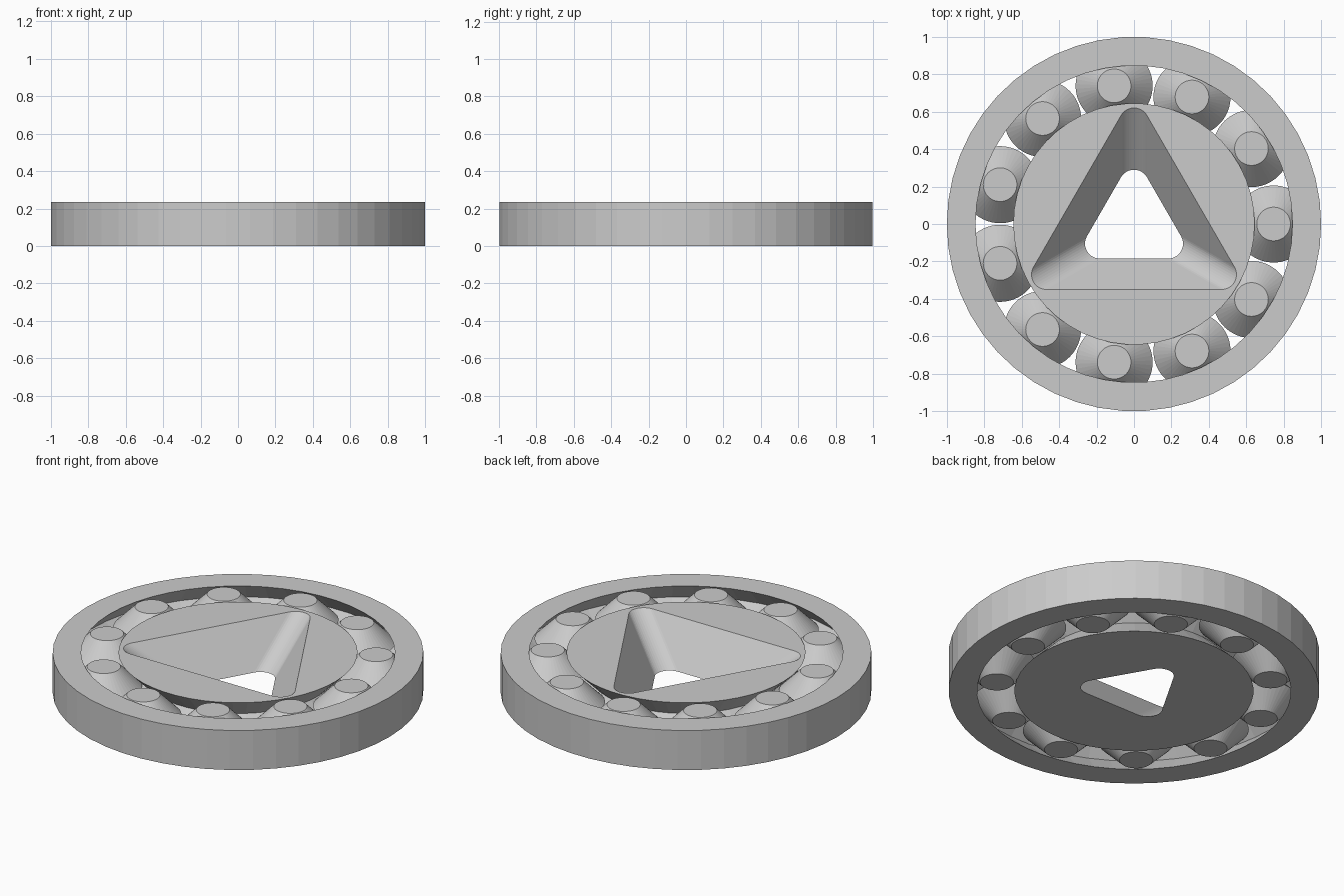
import bpy, bmesh
from math import pi, cos, sin

if "Cube" in bpy.data.objects:
    bpy.data.objects.remove(bpy.data.objects["Cube"])

H = 0.235          # overall thickness
ROLLERS = 11
ORBIT = 0.746      # roller pitch radius
SIDES = 50


def make_object(name, bm):
    bmesh.ops.recalc_face_normals(bm, faces=bm.faces)
    mesh = bpy.data.meshes.new(name)
    bm.to_mesh(mesh)
    bm.free()
    obj = bpy.data.objects.new(name, mesh)
    bpy.context.collection.objects.link(obj)
    return obj


def bridge(bm, a, b):
    n = len(a)
    for i in range(n):
        bm.faces.new((a[i], a[(i + 1) % n], b[(i + 1) % n], b[i]))


def lathe(name, profile, sides, closed=False):
    """Spin (radius, z) points about z; cap the ends unless closed."""
    bm = bmesh.new()
    rings = [[bm.verts.new((r * cos(2 * pi * i / sides), r * sin(2 * pi * i / sides), z))
              for i in range(sides)] for r, z in profile]
    for a, b in zip(rings, rings[1:]):
        bridge(bm, a, b)
    if closed:
        bridge(bm, rings[-1], rings[0])
    else:
        bm.faces.new(rings[0])
        bm.faces.new(rings[-1])
    return make_object(name, bm)


def rounded_triangle(dist, r, seg=12):
    """Outline of a triangle with corner arcs, one corner towards +y."""
    pts = []
    for k in range(3):
        mid = pi / 2 + k * 2 * pi / 3
        for s in range(seg + 1):
            a = mid - pi / 3 + (2 * pi / 3) * s / seg
            pts.append((dist * cos(mid) + r * cos(a), dist * sin(mid) + r * sin(a)))
    return pts


# Outer race with V groove inside
lathe("outer_race", [(1, 0), (1, H), (0.847, H), (0.962, H / 2), (0.847, 0)], SIDES, closed=True)

# Inner race with V groove outside
inner = lathe("inner_race", [(0.645, 0), (0.53, H / 2), (0.645, H)], SIDES)

# Tapered triangular hole, running slightly past both faces
bm = bmesh.new()
loops = []
for t in (-0.1, 1.1):
    loops.append([bm.verts.new((x, y, t * H))
                  for x, y in rounded_triangle(0.21 + 0.33 * t, 0.08)])
bridge(bm, *loops)
bm.faces.new(loops[0])
bm.faces.new(loops[1])
cutter = make_object("hole_cutter", bm)
cutter.hide_render = True
cutter.hide_viewport = True
cut = inner.modifiers.new("triangle_hole", 'BOOLEAN')
cut.operation = 'DIFFERENCE'
cut.solver = 'EXACT'
cut.object = cutter

# Double-cone rollers around the gap
first = lathe("roller", [(0.09, 0), (0.206, H / 2), (0.09, H)], SIDES)
for i in range(ROLLERS):
    a = 2 * pi * i / ROLLERS
    obj = first if i == 0 else first.copy()
    if i:
        bpy.context.collection.objects.link(obj)
    obj.location = (ORBIT * cos(a), ORBIT * sin(a), 0)
    obj.rotation_euler = (0, 0, a)
